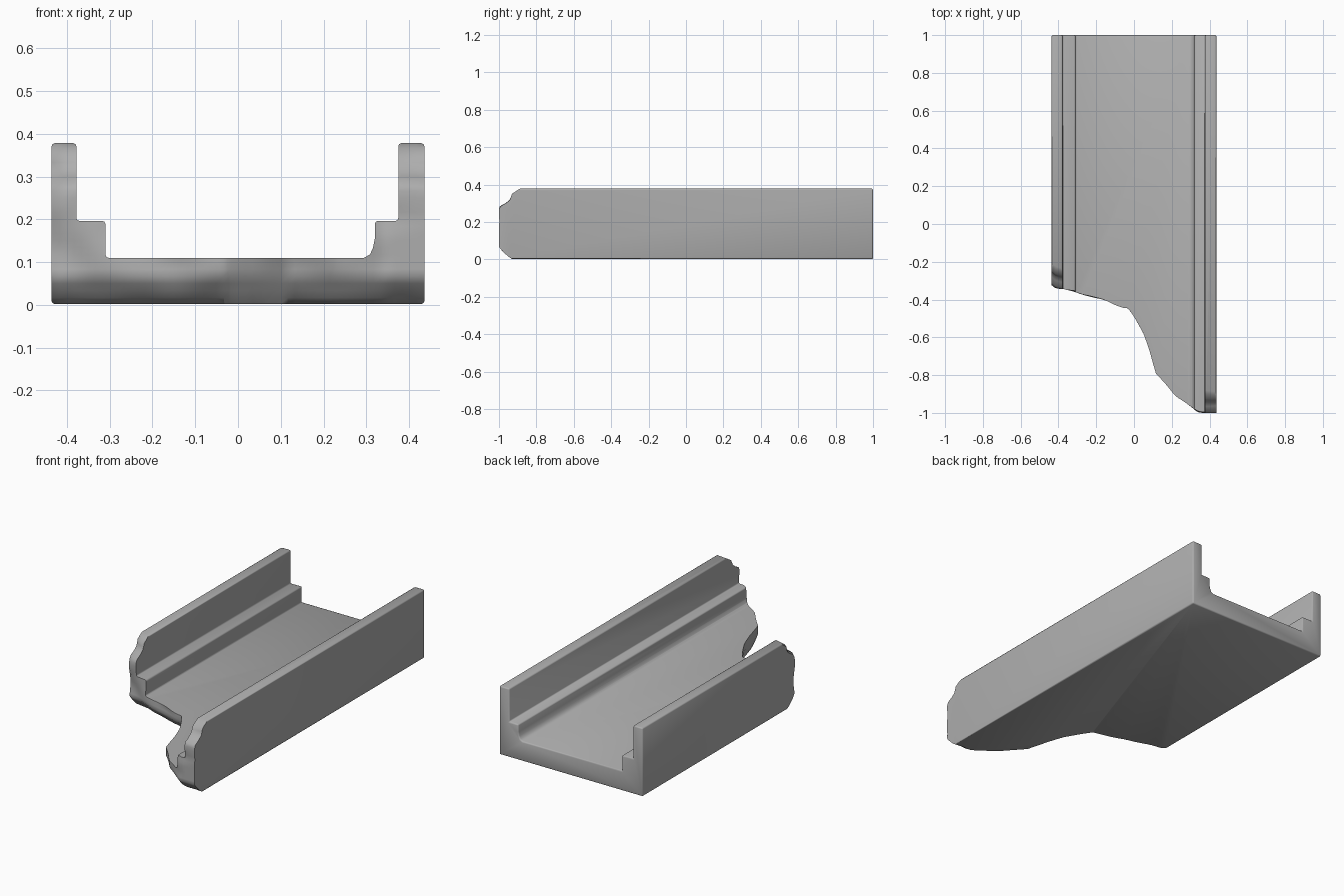
import bpy, bmesh, math
from mathutils import Vector, noise

if "Cube" in bpy.data.objects:
    bpy.data.objects.remove(bpy.data.objects["Cube"])


def lerp_table(table, t):
    if t <= table[0][0]:
        return table[0][1]
    for (a, fa), (b, fb) in zip(table, table[1:]):
        if t <= b:
            return fa + (fb - fa) * (t - a) / (b - a)
    return table[-1][1]


def make_object(name, bm):
    bmesh.ops.recalc_face_normals(bm, faces=bm.faces)
    mesh = bpy.data.meshes.new(name)
    bm.to_mesh(mesh)
    bm.free()
    obj = bpy.data.objects.new(name, mesh)
    bpy.context.collection.objects.link(obj)
    return obj


# Stepped channel cross-section (x, z), with a rounded fillet on the right ledge
profile = [(-.436, .002), (.436, .002), (.436, .378), (.375, .378), (.375, .196),
           (.32, .196), (.32, .155), (.316, .134), (.309, .118), (.295, .11),
           (-.31, .11), (-.31, .196), (-.378, .196), (-.378, .378), (-.436, .378)]
bm = bmesh.new()
face = bm.faces.new([bm.verts.new((x, -1.1, z)) for x, z in profile])
ext = bmesh.ops.extrude_face_region(bm, geom=[face])
bmesh.ops.translate(bm, vec=(0, 2.1, 0),
                    verts=[g for g in ext["geom"] if isinstance(g, bmesh.types.BMVert)])
channel = make_object("broken_channel", bm)

# Dark grey stone
stone = bpy.data.materials.new("dark_grey")
stone.diffuse_color = (.42, .42, .42, 1)
stone.use_nodes = True
stone.node_tree.nodes["Principled BSDF"].inputs["Base Color"].default_value = stone.diffuse_color
channel.data.materials.append(stone)

# Softened corners
bevel = channel.modifiers.new("soft_edges", 'BEVEL')
bevel.width = .007
bevel.segments = 2
bevel.limit_method = 'ANGLE'
bevel.angle_limit = math.radians(50)
bevel.harden_normals = False

# Broken front: plan outline (x, y) and how far it recedes with height (z, dy)
outline = [(-.44, -.31), (-.425, -.33), (-.3, -.36), (-.1, -.425), (-.03, -.44),
           (0, -.49), (.05, -.58), (.08, -.66), (.115, -.79), (.17, -.85),
           (.22, -.91), (.34, -.995), (.44, -1)]
recede = [(0, .07), (.02, .04), (.065, 0), (.28, 0), (.31, .05), (.355, .07), (.38, .12)]

NX, NZ = 60, 30
bm = bmesh.new()
front, back = [], []
for i in range(NX + 1):
    x = -.5 + i / NX
    for j in range(NZ + 1):
        z = -.05 + .5 * j / NZ
        rough = .014 * noise.noise(Vector((x * 9, z * 11, 3)))
        y = max(-.9995, lerp_table(outline, x) + lerp_table(recede, z) + rough)
        back.append(bm.verts.new((x, y, z)))
        front.append(bm.verts.new((x, -1.3, z)))


def idx(i, j):
    return i * (NZ + 1) + j


for i in range(NX):
    for j in range(NZ):
        ring = [idx(i, j), idx(i + 1, j), idx(i + 1, j + 1), idx(i, j + 1)]
        for grid in (front, back):
            bm.faces.new([grid[k] for k in ring])
rim = ([idx(i, 0) for i in range(NX)] + [idx(NX, j) for j in range(NZ)] +
       [idx(i, NZ) for i in range(NX, 0, -1)] + [idx(0, j) for j in range(NZ, 0, -1)])
for a, b in zip(rim, rim[1:] + rim[:1]):
    bm.faces.new([front[a], front[b], back[b], back[a]])
cutter = make_object("break_cutter", bm)
cutter.data.materials.append(stone)
cutter.hide_render = True

cut = channel.modifiers.new("break", 'BOOLEAN')
cut.operation = 'DIFFERENCE'
cut.solver = 'EXACT'
cut.object = cutter

# Apply modifiers, discard the cutter and shade
bpy.context.view_layer.objects.active = channel
channel.select_set(True)
for m in list(channel.modifiers):
    bpy.ops.object.modifier_apply(modifier=m.name)
bpy.data.objects.remove(cutter, do_unlink=True)
bpy.ops.object.shade_smooth_by_angle(angle=math.radians(50))
